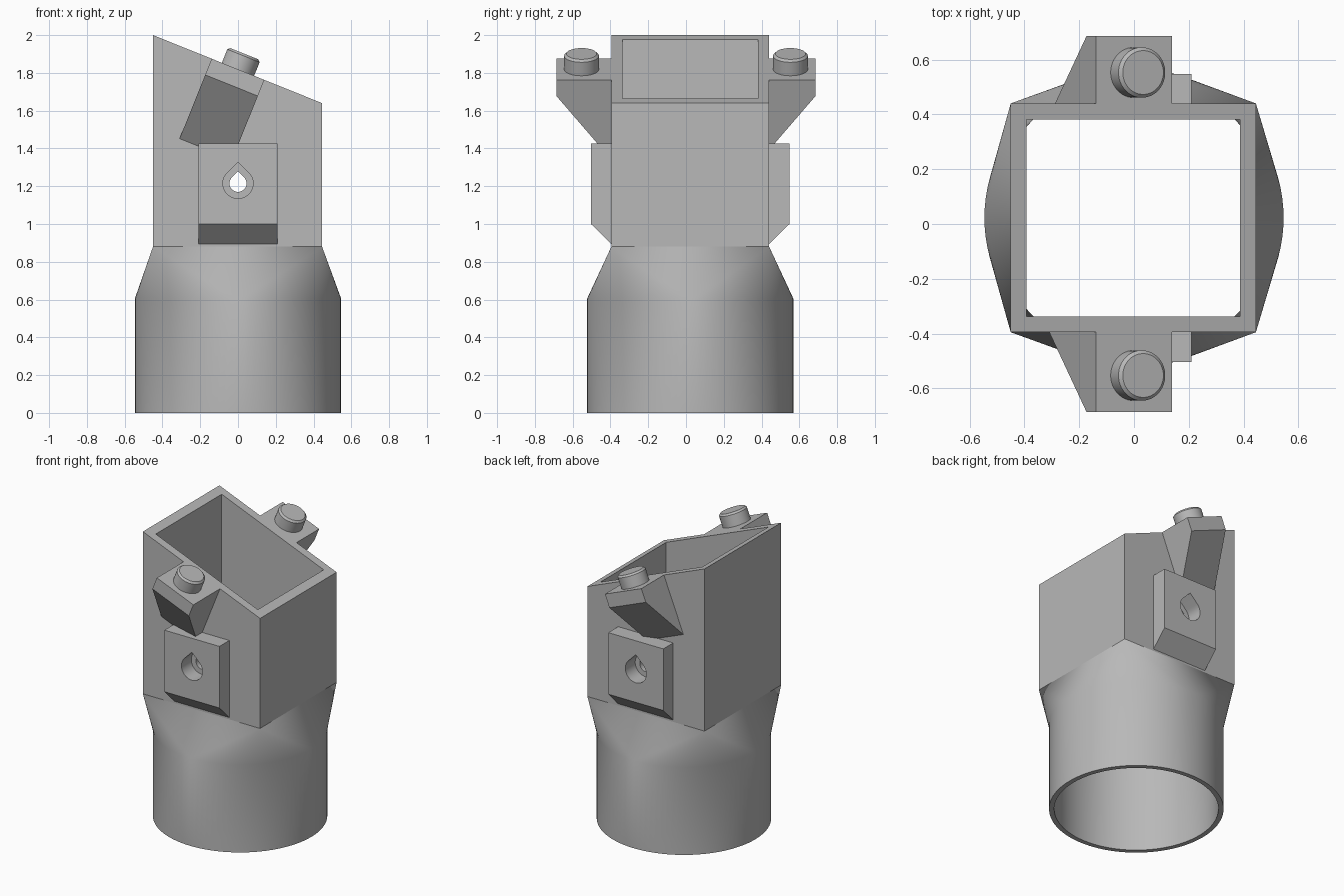
import bpy, bmesh, math
from mathutils import Vector, Matrix

if "Cube" in bpy.data.objects:
    bpy.data.objects.remove(bpy.data.objects["Cube"], do_unlink=True)

grey = bpy.data.materials.new("plain grey")
grey.use_nodes = True
grey.diffuse_color = (0.48, 0.48, 0.48, 1)
grey.node_tree.nodes["Principled BSDF"].inputs["Base Color"].default_value = grey.diffuse_color

MID_Y = 0.0225                       # centre line of the duct
X0, X1, Y0, Y1 = -0.45, 0.445, -0.395, 0.44
NECK, SHOULDER = 0.605, 0.88
SLOPE = math.atan2(0.36, X1 - X0)
SEGMENTS = 96


def top_z(x):
    return 2.0 - (x - X0) * math.tan(SLOPE)


def add_object(name, bm):
    bmesh.ops.recalc_face_normals(bm, faces=bm.faces)
    mesh = bpy.data.meshes.new(name)
    bm.to_mesh(mesh)
    bm.free()
    mesh.materials.append(grey)
    obj = bpy.data.objects.new(name, mesh)
    bpy.context.collection.objects.link(obj)
    return obj


def prism(name, profile, sweep):
    """Closed outline pushed along a vector."""
    bm = bmesh.new()
    face = bm.faces.new([bm.verts.new(p) for p in profile])
    new = bmesh.ops.extrude_face_region(bm, geom=[face], use_keep_orig=True)["geom"]
    bmesh.ops.translate(bm, verts=[v for v in new if isinstance(v, bmesh.types.BMVert)], vec=sweep)
    return add_object(name, bm)


def cut(obj, cutter):
    mod = obj.modifiers.new("hole", 'BOOLEAN')
    mod.operation, mod.solver, mod.object = 'DIFFERENCE', 'EXACT', cutter
    graph = bpy.context.evaluated_depsgraph_get()
    obj.data = bpy.data.meshes.new_from_object(obj.evaluated_get(graph))
    obj.modifiers.clear()


def smooth(obj):
    bpy.ops.object.select_all(action='DESELECT')
    obj.select_set(True)
    bpy.context.view_layer.objects.active = obj
    bpy.ops.object.shade_smooth_by_angle(angle=math.radians(30))


def duct_skin(bm, radius, wall):
    """Round pipe, round-to-square transition and box; returns end loops."""
    def circle(z):
        turns = [math.tau * i / SEGMENTS for i in range(SEGMENTS)]
        return [bm.verts.new((radius * math.cos(a), MID_Y + radius * math.sin(a), z)) for a in turns]
    xa, xb, ya, yb = X0 + wall, X1 - wall, Y0 + wall, Y1 - wall
    corners = [(xb, yb), (xa, yb), (xa, ya), (xb, ya)]
    low, neck = circle(0), circle(NECK)
    shoulder = [bm.verts.new((x, y, SHOULDER)) for x, y in corners]
    rim = [bm.verts.new((x, y, top_z(x))) for x, y in corners]
    quarter = SEGMENTS // 4
    for i in range(SEGMENTS):
        j = (i + 1) % SEGMENTS
        bm.faces.new((low[i], low[j], neck[j], neck[i]))
        bm.faces.new((neck[i], neck[j], shoulder[i // quarter]))
    for q in range(4):
        r = (q + 1) % 4
        bm.faces.new((neck[r * quarter], shoulder[r], shoulder[q]))
        bm.faces.new((shoulder[q], shoulder[r], rim[r], rim[q]))
    return low, rim


# Hollow duct
bm = bmesh.new()
outer = duct_skin(bm, 0.546, 0)
inner = duct_skin(bm, 0.514, 0.058)
for a, b in zip(outer, inner):
    for i in range(len(a)):
        j = (i + 1) % len(a)
        bm.faces.new((a[i], a[j], b[j], b[i]))
duct = add_object("duct", bm)


# Teardrop holes
def teardrop(name, radius, y, depth):
    pts = [(0, y, 1.215 + radius * math.sqrt(2))]
    for i in range(33):
        a = math.radians(45 - 270 * i / 32)
        pts.append((radius * math.cos(a), y, 1.215 + radius * math.sin(a)))
    return prism(name, pts, Vector((0, depth, 0)))


through = teardrop("through_cutter", 0.045, -1, 2)
cut(duct, through)
smooth(duct)
verts = duct.data.vertices
for e in duct.data.edges:
    if all(verts[v].co.z > SHOULDER - 0.01 for v in e.vertices):
        e.use_edge_sharp = True
bpy.data.objects.remove(through, do_unlink=True)

# Mounting blocks, arms and pegs on both sides
along = Vector((math.cos(SLOPE), 0, -math.sin(SLOPE)))
normal = Vector((math.sin(SLOPE), 0, math.cos(SLOPE)))
deck = Vector((0, 0, top_z(0)))
for side, s, wall in (("front", -1, Y0), ("back", 1, Y1)):
    face = wall + s * 0.108
    block = prism(side + "_block",
                  [(-0.21, wall, 0.893), (-0.21, face, 1.0), (-0.21, face, 1.425), (-0.21, wall, 1.425)],
                  Vector((0.42, 0, 0)))
    bore = teardrop("bore_cutter", 0.08, wall - s * 0.01, s * 0.3)
    cut(block, bore)
    smooth(block)
    bpy.data.objects.remove(bore, do_unlink=True)

    tip = s * 0.686
    reach = abs(tip - wall)
    outline = [(wall, 0), (tip, 0), (tip, -0.092), (wall, -0.092 - 1.25 * reach)]
    start = deck - along * 0.15
    prism(side + "_arm", [start + Vector((0, y, 0)) + normal * n for y, n in outline], along * 0.3)

    bm = bmesh.new()
    bmesh.ops.create_cone(bm, cap_ends=True, segments=48, radius1=0.092, radius2=0.092, depth=0.094)
    rim = [e for e in bm.edges if all(v.co.z > 0 for v in e.verts)]
    bmesh.ops.bevel(bm, geom=rim, offset=0.012, segments=1, affect='EDGES')
    place = Matrix.Translation(deck + Vector((0, s * 0.553, 0)) + normal * 0.042)
    bm.transform(place @ Matrix.Rotation(SLOPE, 4, 'Y'))
    smooth(add_object(side + "_peg", bm))
